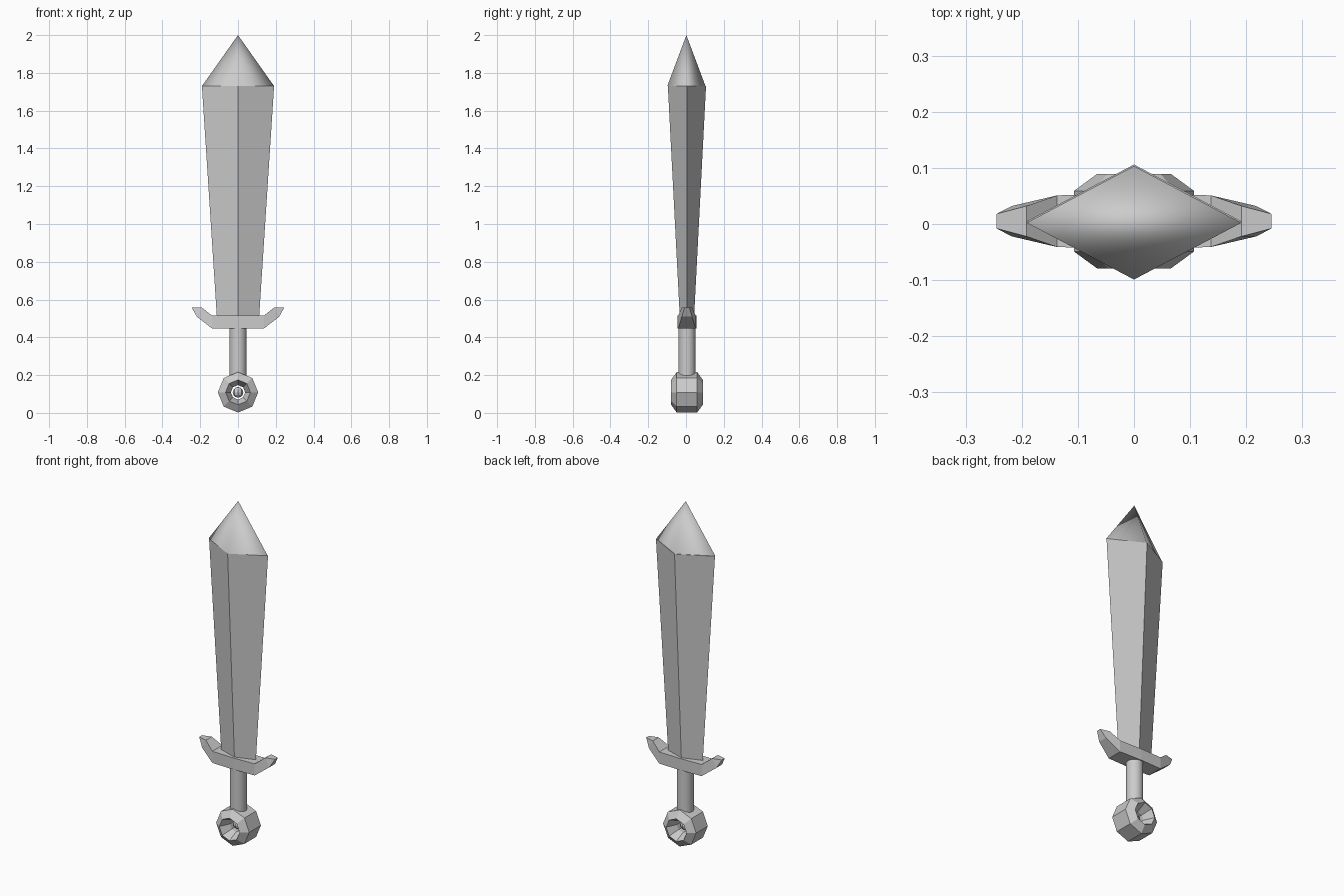
import bpy, bmesh, math

if "Cube" in bpy.data.objects:
    bpy.data.objects.remove(bpy.data.objects["Cube"])

YC = 0.005  # depth centre of the model


def loft(name, rings, cap=True, closed=False):
    """Skin a list of equal-length vertex rings."""
    bm = bmesh.new()
    vs = [[bm.verts.new(p) for p in r] for r in rings]
    n = len(rings[0])
    pairs = list(zip(vs, vs[1:])) + ([(vs[-1], vs[0])] if closed else [])
    for a, b in pairs:
        for i in range(n):
            j = (i + 1) % n
            bm.faces.new((a[i], a[j], b[j], b[i]))
    if cap and not closed:
        bm.faces.new(vs[0])
        bm.faces.new(vs[-1])
    bmesh.ops.remove_doubles(bm, verts=bm.verts, dist=1e-5)
    bmesh.ops.recalc_face_normals(bm, faces=bm.faces)
    me = bpy.data.meshes.new(name)
    bm.to_mesh(me)
    bm.free()
    ob = bpy.data.objects.new(name, me)
    bpy.context.collection.objects.link(ob)
    return ob


def diamond(hx, hy, z):
    return [(hx, YC, z), (0, YC + hy, z), (-hx, YC, z), (0, YC - hy, z)]


# Blade: widening diamond section, flat faces
loft("blade", [diamond(0.112, 0.038, 0.51), diamond(0.191, 0.101, 1.73)])

# Blade tip: four-sided smooth-shaded pyramid
bpy.ops.mesh.primitive_cone_add(vertices=4, radius1=1, radius2=0, depth=0.27,
                                end_fill_type='NOTHING', location=(0, 0.002, 1.865))
tip = bpy.context.object
tip.name = "blade_tip"
tip.scale = (0.191, 0.101, 1)
for p in tip.data.polygons:
    p.use_smooth = True

# Crossguard: rectangular sections (x top, z top, x bottom, z bottom, half depth)
half = [(0.137, 0.515, 0.137, 0.447, 0.046),
        (0.192, 0.558, 0.218, 0.509, 0.027),
        (0.245, 0.558, 0.245, 0.558, 0.013)]
sections = [(-a, b, -c, d, h) for a, b, c, d, h in reversed(half)]
sections += [(0, 0.515, 0, 0.447, 0.05)] + half
loft("crossguard", [[(xt, YC - h, zt), (xt, YC + h, zt), (xb, YC + h, zb), (xb, YC - h, zb)]
                    for xt, zt, xb, zb, h in sections], cap=False)

# Grip
bpy.ops.mesh.primitive_cylinder_add(vertices=24, radius=0.045, depth=0.27,
                                    location=(0, YC, 0.325))
bpy.context.object.name = "grip"
bpy.ops.object.shade_smooth_by_angle()

# Pommel: eight-sided ring with six-sided section, hole facing front
ZP = 0.109
profile = [(0.107, -0.054), (0.107, 0.054), (0.066, 0.084),
           (0.038, 0.025), (0.038, -0.025), (0.066, -0.084)]
rings = []
for k in range(8):
    a = k * math.pi / 4
    rings.append([(r * math.cos(a), YC + y, ZP + r * math.sin(a)) for r, y in profile])
loft("pommel_ring", rings, closed=True)

# Small bead in the pommel hole
bpy.ops.mesh.primitive_uv_sphere_add(segments=8, ring_count=6, radius=0.028,
                                     location=(0, YC, ZP))
bpy.context.object.name = "pommel_bead"
